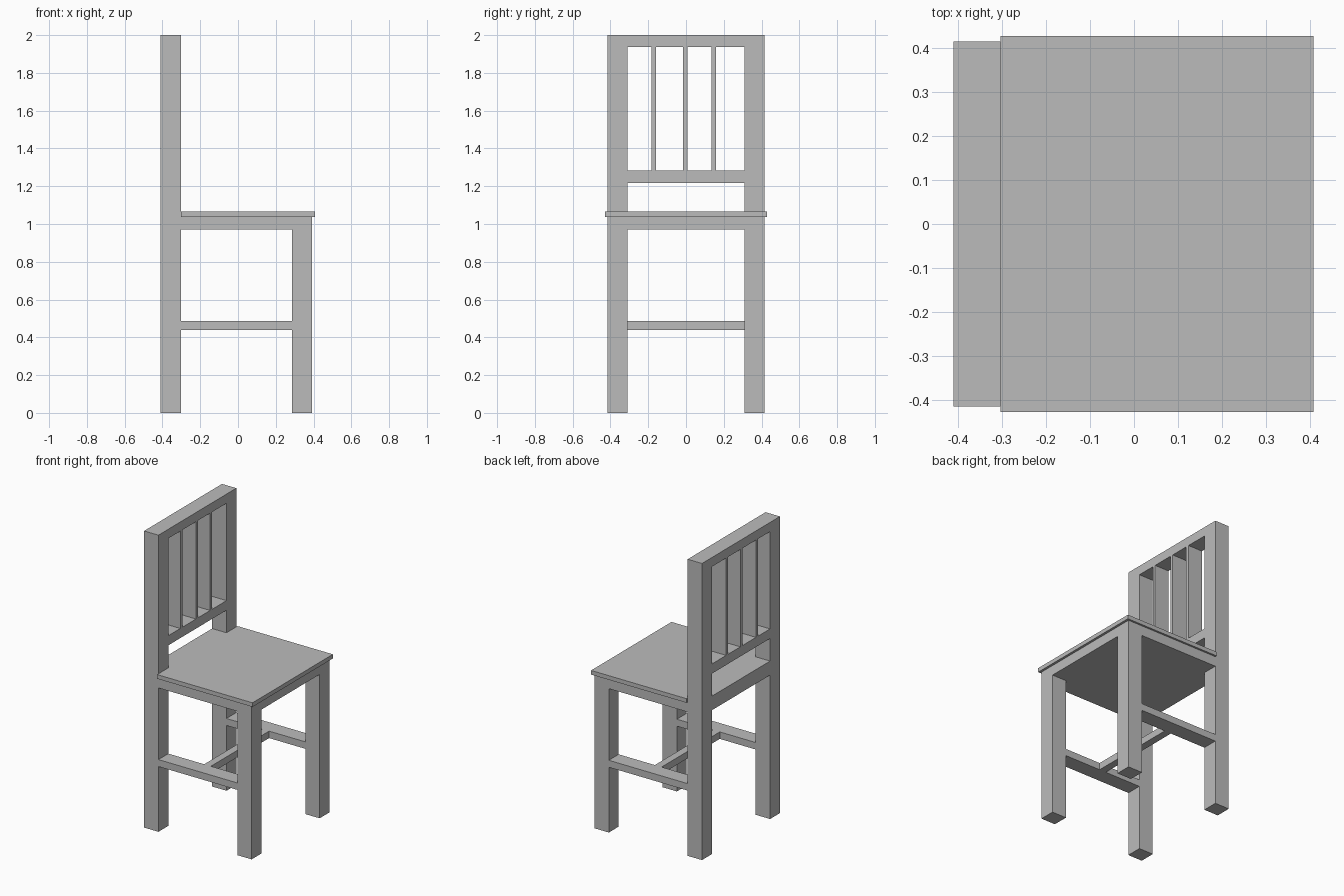
import bpy
import bmesh

if "Cube" in bpy.data.objects:
    bpy.data.objects.remove(bpy.data.objects["Cube"])

grey = bpy.data.materials.new("plain grey")
grey.diffuse_color = (0.5, 0.5, 0.5, 1)
grey.use_nodes = True
grey.node_tree.nodes["Principled BSDF"].inputs["Base Color"].default_value = grey.diffuse_color


def box(name, xr, yr, zr):
    """Axis-aligned box given as (min, max) ranges."""
    bm = bmesh.new()
    bmesh.ops.create_cube(bm, size=1)
    for v in bm.verts:
        v.co = [r[0] if c < 0 else r[1] for c, r in zip(v.co, (xr, yr, zr))]
    mesh = bpy.data.meshes.new(name)
    bm.to_mesh(mesh)
    bm.free()
    mesh.materials.append(grey)
    ob = bpy.data.objects.new(name, mesh)
    bpy.context.collection.objects.link(ob)
    return ob


BACK = (-0.41, -0.303)      # depth of back posts and back frame
FRONT = (0.285, 0.392)      # depth of front legs
INNER, OUTER = 0.31, 0.415  # leg faces in y
SPAN = (-INNER, INNER)
Z_APRON, Z_SEAT, Z_TOP = 0.97, 1.037, 1.065

# legs and side stretchers, mirrored in y
for side, s in (("right", -1), ("left", 1)):
    yr = tuple(sorted((s * INNER, s * OUTER)))
    box("back_post_" + side, BACK, yr, (0, 2))
    box("front_leg_" + side, FRONT, yr, (0, Z_APRON))
    box("side_stretcher_" + side, (BACK[1], FRONT[0]), yr, (0.44, 0.487))

# cross stretcher
box("cross_stretcher", (-0.035, 0.015), SPAN, (0.44, 0.487))

# seat frame, seat board and the part between the back posts
box("seat_frame", (BACK[1], FRONT[1]), (-OUTER, OUTER), (Z_APRON, Z_SEAT))
box("seat", (BACK[1], 0.408), (-0.428, 0.428), (Z_SEAT, Z_TOP))
box("seat_back_rail", BACK, SPAN, (Z_APRON, Z_TOP))

# back rest rails and slats
box("top_rail", BACK, SPAN, (1.938, 2))
box("lower_back_rail", BACK, SPAN, (1.217, 1.282))
for i, y in enumerate((-0.171, -0.004, 0.147)):
    box(f"back_slat_{i + 1}", BACK, (y - 0.011, y + 0.011), (1.282, 1.938))
